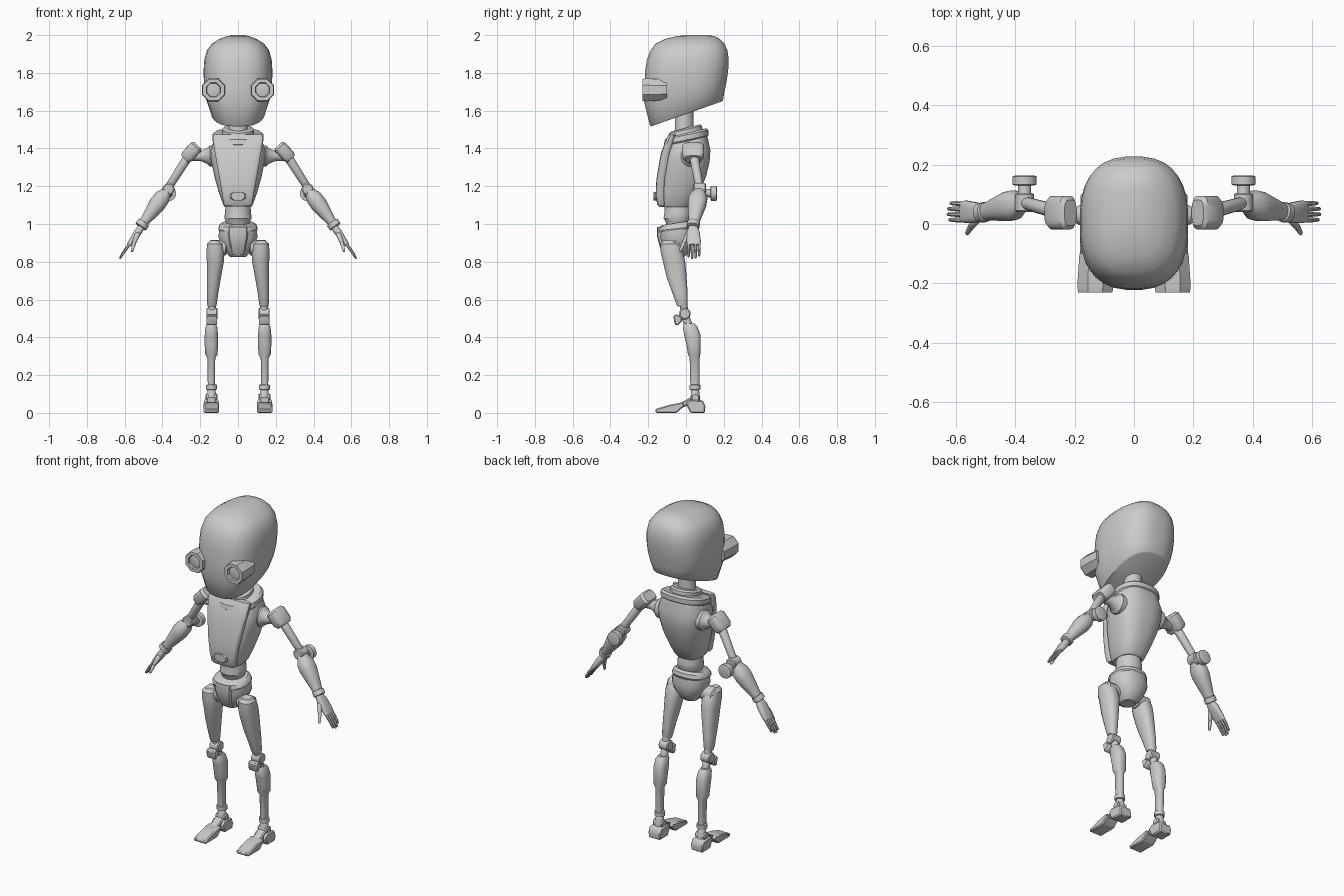
import bpy, bmesh, math
from mathutils import Vector

grey = bpy.data.materials.new("plain grey")
grey.diffuse_color = (0.6, 0.6, 0.6, 1)
X, Y, Z = Vector((1, 0, 0)), Vector((0, 1, 0)), Vector((0, 0, 1))


def finish(name, bm, mirror, angle=35):
    bmesh.ops.recalc_face_normals(bm, faces=bm.faces)
    for f in bm.faces:
        f.smooth = True
    for e in bm.edges:
        e.smooth = len(e.link_faces) == 2 and e.calc_face_angle(0) < math.radians(angle)
    me = bpy.data.meshes.new(name)
    bm.to_mesh(me)
    bm.free()
    me.materials.append(grey)
    ob = bpy.data.objects.new(name, me)
    bpy.context.collection.objects.link(ob)
    if mirror:
        ob.modifiers.new("mirror", 'MIRROR')
    return ob


def loft(name, rings, axis=Z, sides=16, n=2, mirror=False, angle=35):
    """Rings are (centre, half width, half depth, optional tilt), joined along axis."""
    axis = Vector(axis).normalized()
    u = Y.cross(axis)
    u = u.normalized() if u.length > 0.01 else X
    v = axis.cross(u)
    bm = bmesh.new()
    loops = []
    for c, a, b, *t in rings:
        loop = []
        for i in range(sides):
            w = 2 * math.pi * (i + 0.5) / sides
            co, si = math.cos(w), math.sin(w)
            co = math.copysign(abs(co) ** (2 / n), co)
            si = math.copysign(abs(si) ** (2 / n), si)
            loop.append(bm.verts.new(Vector(c) + u * a * co + v * b * si + axis * (t[0] if t else 0) * si))
        loops.append(loop)
    for p, q in zip(loops, loops[1:]):
        for i in range(sides):
            j = (i + 1) % sides
            bm.faces.new((p[i], p[j], q[j], q[i]))
    bm.faces.new(loops[0])
    bm.faces.new(loops[-1])
    return finish(name, bm, mirror, angle)


def prism(name, profile, x0, x1, mirror=False):
    """Extrude a (y, z) profile between two x values."""
    bm = bmesh.new()
    p = [bm.verts.new((x0, y, z)) for y, z in profile]
    f = bm.faces.new(p)
    r = bmesh.ops.extrude_face_region(bm, geom=[f])
    bmesh.ops.translate(bm, vec=(x1 - x0, 0, 0), verts=[g for g in r['geom'] if isinstance(g, bmesh.types.BMVert)])
    bmesh.ops.bevel(bm, geom=bm.edges[:], offset=0.006, segments=1, affect='EDGES')
    return finish(name, bm, mirror)


def rod(name, a, b, r, r2=None, **k):
    """Straight round bar with slightly chamfered ends."""
    a, b = Vector(a), Vector(b)
    r2 = r2 or r
    d = (b - a) * 0.08
    return loft(name, [(a, r * .8, r * .8), (a + d, r, r), (b - d, r2, r2), (b, r2 * .8, r2 * .8)], axis=b - a, **k)


def stack(rows):
    """Horizontal rings from (z, front y, back y, half width, tilt)."""
    return [((0, (f + b) / 2, z), w, (b - f) / 2, t) for z, f, b, w, t in rows]


# Head: boxy egg with an underside sloping down to the chin
loft("head", stack([
    (1.583, -.185, .19, .135, .066), (1.59, -.192, .197, .142, .066),
    (1.675, -.222, .205, .172, .03), (1.74, -.221, .215, .181, .01),
    (1.81, -.217, .224, .183, 0), (1.87, -.208, .227, .179, 0), (1.92, -.188, .22, .165, 0),
    (1.955, -.162, .203, .138, 0), (1.98, -.11, .178, .098, 0), (1.994, -.05, .15, .06, 0),
    (2.0, 0, .12, .03, 0)]), sides=32, n=2.6, angle=40)

# Eyes: eight-sided barrels with sunken lenses
loft("eye", [((.13, y, 1.71), r, r) for y, r in (
    (-.10, .058), (-.21, .066), (-.231, .062), (-.231, .041), (-.215, .037))],
    axis=Y, sides=8, mirror=True, angle=25)
loft("eye_lens", [((.13, y, 1.71), r, r) for y, r in ((-.2, .039), (-.218, .037), (-.221, .025))],
     axis=Y, mirror=True)

# Neck and collar
loft("neck", [((0, -.01, z), r, r) for z, r in ((1.42, .06), (1.5, .05), (1.62, .05))], sides=20)
loft("neck_ring", stack([(1.475, -.095, .09, .085, .02), (1.50, -.09, .085, .085, .02),
                         (1.508, -.08, .075, .075, .02)]), sides=24)
loft("collar", stack([(1.435, -.11, .11, .128, .025), (1.445, -.118, .12, .137, .025),
                      (1.472, -.112, .12, .135, .025), (1.482, -.10, .11, .122, .025)]), sides=24, n=2.4)

# Torso shell, front plate and latch
loft("torso", stack([
    (1.09, -.14, .025, .07, 0), (1.105, -.145, .04, .08, 0), (1.16, -.145, .068, .1, 0),
    (1.25, -.14, .107, .126, 0), (1.33, -.13, .126, .142, 0), (1.39, -.12, .13, .146, 0),
    (1.455, -.1, .112, .122, .02)]), sides=24, n=2.6)
loft("chest_plate", stack([
    (1.095, -.146, -.11, .07, 0), (1.105, -.153, -.11, .077, 0), (1.155, -.161, -.11, .084, 0),
    (1.235, -.157, -.105, .098, 0), (1.37, -.134, -.08, .122, 0), (1.45, -.106, -.06, .134, 0),
    (1.475, -.09, -.055, .134, 0)]), sides=24, n=4)
loft("chest_latch", [((0, y, 1.148), w, .024) for y, w in ((-.13, .046), (-.165, .046), (-.171, .038))],
     axis=Y, sides=8, n=2.4)

# Waist and pelvis
loft("waist", stack([(.98, -.1, .02, .06, 0), (1.015, -.11, .02, .066, 0), (1.03, -.12, .03, .073, 0),
                     (1.06, -.115, .03, .07, 0), (1.11, -.115, .02, .066, 0)]), sides=20)
loft("belt", stack([(.965, -.147, .035, .1, .01), (.975, -.15, .04, .105, .01),
                    (.995, -.145, .035, .098, .012), (1.005, -.13, .02, .085, .012)]), sides=20, n=2.5)
loft("pelvis", stack([(.825, -.095, -.01, .04, 0), (.84, -.11, .01, .055, 0), (.88, -.13, .035, .082, 0),
                      (.93, -.143, .045, .105, 0), (.975, -.142, .04, .1, 0)]), sides=20, n=2.3)
loft("pelvis_front_plate", stack([(.835, -.112, -.08, .034, 0), (.88, -.14, -.08, .042, 0),
                                  (.94, -.155, -.08, .054, 0), (.985, -.153, -.08, .052, 0)]), sides=12, n=4)

# Legs
rod("hip_joint", (.06, -.07, .875), (.15, -.07, .875), .042, mirror=True)
loft("thigh", [((x, y, z), a, b) for x, y, z, a, b in (
    (.125, -.09, .912, .022, .03), (.122, -.085, .895, .042, .05), (.12, -.075, .85, .048, .06),
    (.12, -.063, .8, .046, .06), (.127, -.05, .72, .038, .054), (.134, -.033, .64, .031, .042),
    (.138, -.022, .58, .027, .031), (.138, -.02, .562, .022, .025))], n=2.4, mirror=True)
rod("knee_upper_link", (.138, -.015, .59), (.138, -.006, .52), .021, mirror=True)
rod("knee_hinge", (.108, -.006, .525), (.168, -.006, .525), .031, mirror=True)
rod("knee_lower_link", (.138, -.006, .52), (.138, .02, .44), .022, mirror=True)
prism("knee_cap", [(-.068, .515), (-.045, .522), (-.02, .505), (-.02, .485), (-.045, .462), (-.06, .468)],
      .11, .167, mirror=True)
loft("shin", [((.141, y, z), a, b) for y, z, a, b in (
    (.018, .472, .022, .028), (.022, .455, .032, .04), (.034, .41, .036, .044), (.04, .36, .036, .038),
    (.043, .31, .033, .033), (.046, .29, .021, .027), (.047, .13, .019, .024))], n=2.6, mirror=True)
rod("ankle_ring", (.14, .048, .122), (.14, .048, .15), .029, mirror=True)
rod("ankle", (.14, .05, .05), (.14, .048, .13), .028, .021, mirror=True)
rod("ankle_hinge", (.108, .05, .08), (.172, .05, .08), .022, mirror=True)
prism("heel", [(.015, .015), (.025, 0), (.1, 0), (.103, .035), (.09, .065), (.02, .07), (.0, .05)],
      .102, .18, mirror=True)
prism("foot_bridge", [(-.09, .03), (-.02, .058), (.03, .085), (.04, .05), (.0, .035), (-.04, .02)],
      .115, .167, mirror=True)
prism("toe", [(-.16, 0), (-.163, .02), (-.09, .042), (-.02, .056), (-.005, .04), (-.05, 0)],
      .1, .182, mirror=True)

# Shoulders
loft("shoulder_socket", [((x, .03, 1.36), r, r) for x, r in (
    (.11, .058), (.148, .058), (.156, .05), (.165, .042), (.2, .026), (.25, .026))], axis=X, mirror=True)
d = Vector((.065, 0, -.07))
c = Vector((.215, .038, 1.415))
loft("shoulder_pad", [(c + d * t, .036 * s, .057 * s) for t, s in (
    (-.02, .75), (.12, 1), (.8, 1), (1.02, .75))], axis=d, sides=20, n=3.6, mirror=True)

# Arms
rod("upper_arm", (.255, .04, 1.37), (.37, .072, 1.19), .025, .021, mirror=True)
rod("elbow_hinge", (.368, .04, 1.185), (.368, .105, 1.185), .032, mirror=True)
rod("elbow_stalk", (.368, .09, 1.165), (.368, .14, 1.162), .022, mirror=True)
rod("elbow_knob", (.368, .13, 1.162), (.368, .163, 1.162), .041, mirror=True)
e, w = Vector((.365, .073, 1.19)), Vector((.512, .038, .99))
loft("forearm", [(e.lerp(w, t), a, b) for t, a, b in (
    (.0, .02, .022), (.12, .03, .034), (.25, .043, .05), (.42, .045, .05), (.7, .034, .038),
    (.88, .026, .03), (1, .024, .028))], axis=w - e, n=2.3, mirror=True)
rod("wrist_ring", e.lerp(w, .9), e.lerp(w, 1.03), .034, mirror=True)

# Hands: flat palm, four fingers in two joints, and a thumb
p, q = Vector((.51, .037, .985)), Vector((.578, .042, .888))
loft("palm", [(p.lerp(q, t), a, b) for t, a, b in (
    (0, .018, .022), (.3, .02, .034), (.8, .015, .038), (1, .011, .036))], axis=q - p, n=3, mirror=True)
for i, reach in enumerate((.9, 1, .97, .82)):
    y = .014 + i * .0185
    a = Vector((.574, y, .893))
    m = a + Vector((.028, 0, -.037)) * reach
    t = m + Vector((.024, 0, -.039)) * reach
    rod(f"finger_base_{i + 1}", a, m, .009, sides=8, mirror=True)
    rod(f"finger_tip_{i + 1}", m, t, .0085, .006, sides=8, mirror=True)
rod("thumb_base", (.53, .015, .95), (.55, -.012, .9), .015, .011, sides=10, mirror=True)
rod("thumb_tip", (.549, -.01, .902), (.562, -.033, .855), .011, .007, sides=10, mirror=True)
